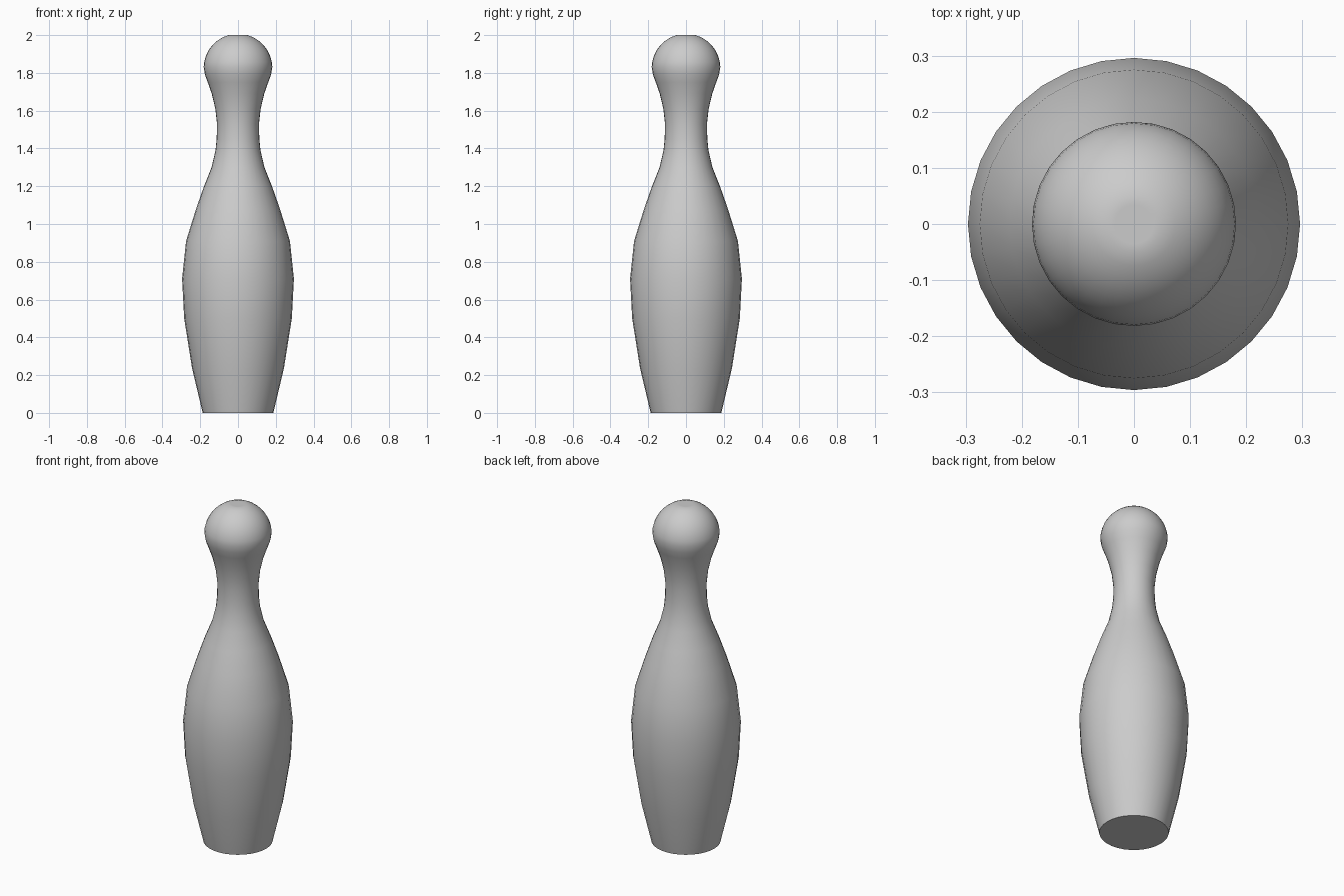
import bpy, bmesh, math

if "Cube" in bpy.data.objects:
    bpy.data.objects.remove(bpy.data.objects["Cube"])

SEGMENTS = 32

# Body and neck silhouette: (radius, height), from base up
profile = [(0, 0), (0.187, 0), (0.243, 0.235), (0.285, 0.5), (0.296, 0.71),
           (0.275, 0.91), (0.222, 1.08), (0.180, 1.2), (0.140, 1.3),
           (0.119, 1.39), (0.113, 1.45), (0.111, 1.53), (0.120, 1.61),
           (0.139, 1.69), (0.160, 1.75), (0.175, 1.79)]

# Round head: arc ending in a small flat crown
for i in range(10):
    a = math.radians(2 + 72 * i / 9)
    profile.append((0.182 * math.cos(a), 1.825 + 0.182 * math.sin(a)))
profile += [(0.035, 2.0), (0, 2.0)]

# Lathe the silhouette around z
bm = bmesh.new()
verts = [bm.verts.new((r, 0, z)) for r, z in profile]
edges = [bm.edges.new(pair) for pair in zip(verts, verts[1:])]
bmesh.ops.spin(bm, geom=verts + edges, cent=(0, 0, 0), axis=(0, 0, 1),
               angle=math.tau, steps=SEGMENTS)
bmesh.ops.remove_doubles(bm, verts=bm.verts, dist=0.0005)
bmesh.ops.recalc_face_normals(bm, faces=bm.faces)

mesh = bpy.data.meshes.new("bowling_pin")
bm.to_mesh(mesh)
bm.free()
pin = bpy.data.objects.new("bowling_pin", mesh)
bpy.context.collection.objects.link(pin)

# Smooth sides, crisp base rim
bpy.context.view_layer.objects.active = pin
pin.select_set(True)
bpy.ops.object.shade_smooth_by_angle(angle=math.radians(40))
